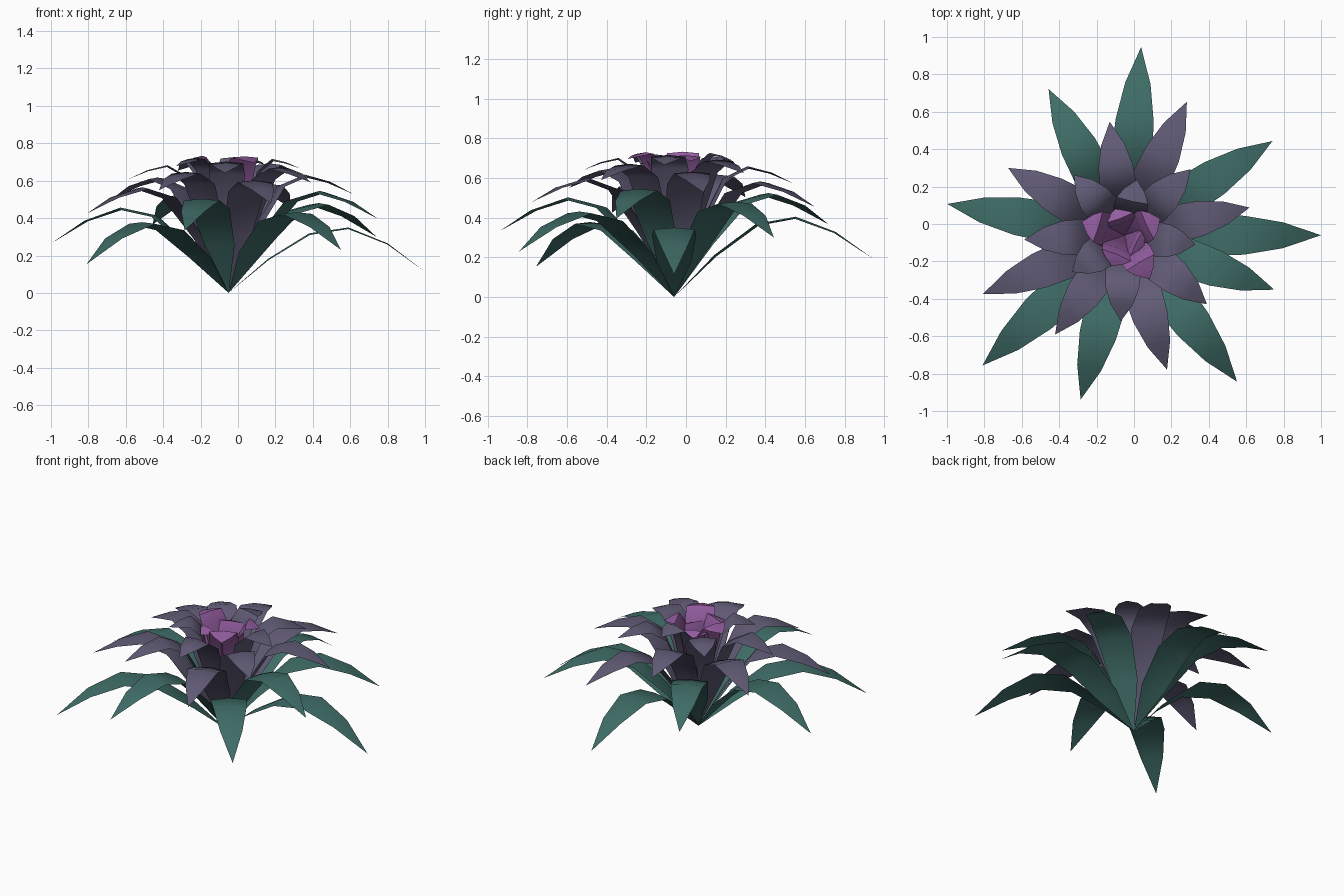
import bpy, bmesh, math
from mathutils import Vector

cube = bpy.data.objects.get("Cube")
if cube:
    bpy.data.objects.remove(cube, do_unlink=True)

ROOT = Vector((-0.05, -0.06, 0))
TURN = math.radians(-137.5)          # spiral step between neighbouring leaves
REACH = (0, 0.2, 0.41, 0.61, 0.81, 1)    # outward position of each rib point
WIDTH = (0, 0.82, 1.05, 0.98, 0.65, 0)   # width along the leaf


def make_material(name, color):
    mat = bpy.data.materials.new(name)
    mat.use_nodes = True
    mat.diffuse_color = color
    mat.node_tree.nodes["Principled BSDF"].inputs["Base Color"].default_value = color
    return mat


def add_leaf(bm, i):
    """One arched leaf; later leaves are steeper and shorter."""
    t = i / 23
    radius = max(1.05 - 0.42 * t - 0.5 * t ** 2 + 0.174 * t ** 3, 0.30 - 0.03 * (i - 23))
    s = min(t, 1.1)
    drop = 0.018 * max(0, i - 25)    # the heart sinks slightly
    peak = 0.35 + 0.66 * s - 0.283 * s * s - drop
    tip = 0.113 + 0.94 * s - 0.365 * s * s - drop
    heights = (0, 0.52 * peak, 0.91 * peak, peak, tip + 0.64 * (peak - tip), tip)
    half = 0.106 - 0.018 * s
    angle = i * TURN
    out = Vector((math.cos(angle), math.sin(angle), 0))
    side = Vector((-out.y, out.x, 0))
    ribs = [ROOT + out * (radius * f) + Vector((0, 0, z)) for f, z in zip(REACH, heights)]

    # rows of left edge, midrib, right edge, with the edges folded slightly down
    rows = []
    for k, p in enumerate(ribs):
        if k in (0, len(ribs) - 1):
            rows.append([bm.verts.new(p)] * 3)
            continue
        normal = (ribs[k + 1] - ribs[k - 1]).normalized().cross(side)
        fold = normal * (-0.009 * WIDTH[k])
        w = side * (half * WIDTH[k])
        rows.append([bm.verts.new(q) for q in (p - w + fold, p, p + w + fold)])
    for a, b in zip(rows, rows[1:]):
        for j in range(2):
            corners = (a[j + 1], b[j + 1], b[j], a[j])
            bm.faces.new(list(dict.fromkeys(corners)))


def leaf_ring(name, first, last, mat):
    bm = bmesh.new()
    for i in range(first, last):
        add_leaf(bm, i)
    mesh = bpy.data.meshes.new(name)
    bm.to_mesh(mesh)
    bm.free()
    mesh.materials.append(mat)
    obj = bpy.data.objects.new(name, mesh)
    bpy.context.collection.objects.link(obj)
    bpy.ops.object.select_all(action='DESELECT')
    obj.select_set(True)
    bpy.context.view_layer.objects.active = obj
    bpy.ops.object.shade_smooth_by_angle(angle=math.radians(60))


# outer leaves, middle leaves and heart of the rosette
leaf_ring("outer_leaves", 0, 9, make_material("teal green", (0.05, 0.152, 0.136, 1)))
leaf_ring("middle_leaves", 9, 24, make_material("dusky violet", (0.118, 0.104, 0.178, 1)))
leaf_ring("inner_petals", 24, 30, make_material("orchid purple", (0.29, 0.108, 0.35, 1)))
